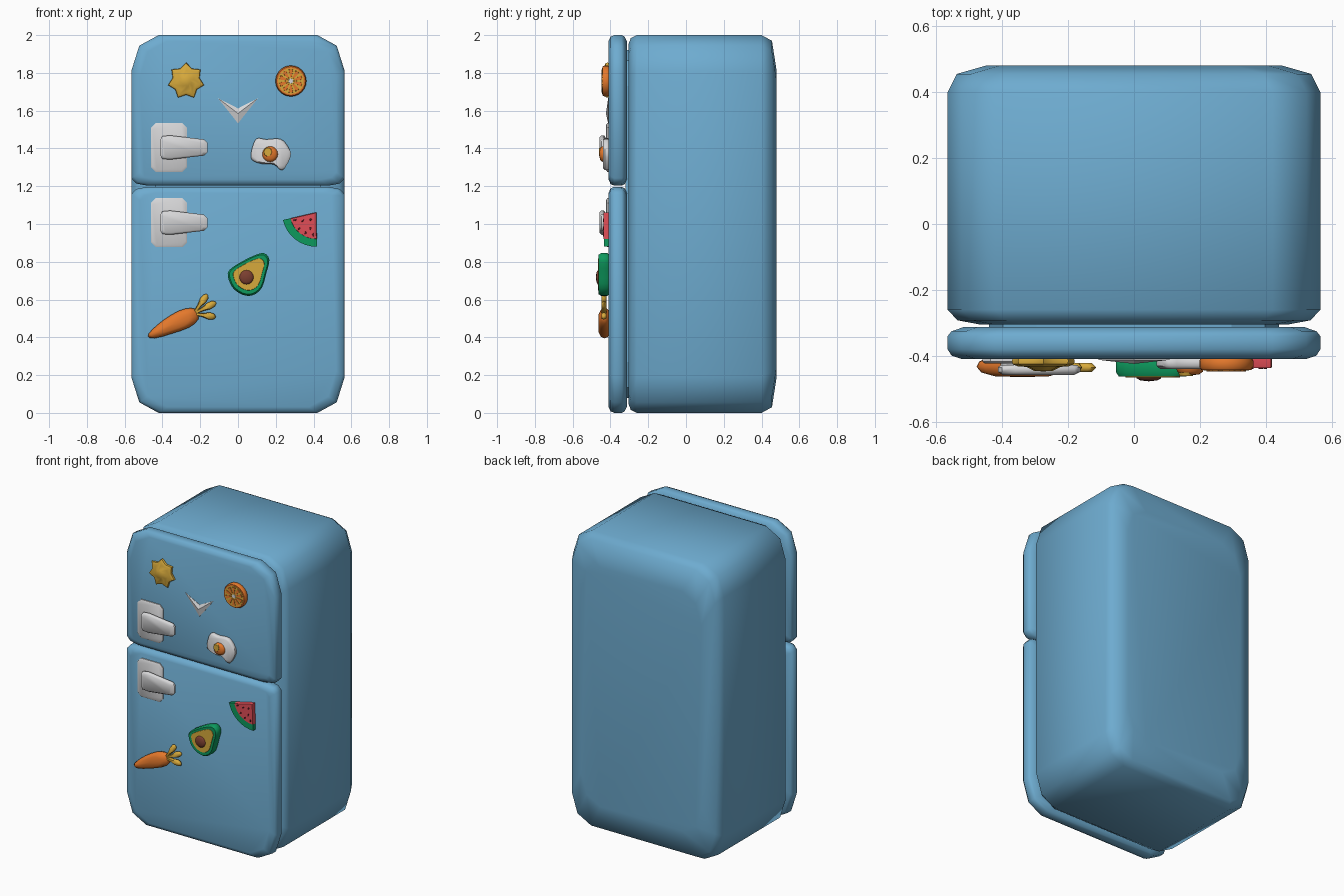
import bpy, bmesh, math
from math import sin, cos, pi, radians

if "Cube" in bpy.data.objects:
    bpy.data.objects.remove(bpy.data.objects["Cube"])


def material(name, r, g, b):
    m = bpy.data.materials.new(name)
    m.diffuse_color = (r, g, b, 1)
    m.use_nodes = True
    m.node_tree.nodes["Principled BSDF"].inputs["Base Color"].default_value = m.diffuse_color
    return m


BLUE = material("fridge_blue", 0.155, 0.41, 0.63)
WHITE = material("light_grey", 0.68, 0.68, 0.69)
GOLD = material("golden_yellow", 0.68, 0.40, 0.045)
ORANGE = material("orange", 0.78, 0.19, 0.025)
GREEN = material("green", 0.004, 0.32, 0.11)
RED = material("melon_red", 0.75, 0.075, 0.095)
BROWN = material("brown", 0.20, 0.05, 0.03)
DARK = material("seed_dark", 0.10, 0.01, 0.015)


def loft(name, loops, mat, angle=None):
    """Skin equal-length (x, y, z) loops and cap both ends; a one-point loop is an apex."""
    bm = bmesh.new()
    rings = [[bm.verts.new(p) for p in lp] for lp in loops]
    for a, b in zip(rings, rings[1:]):
        n = len(a)
        for i in range(n):
            j = (i + 1) % n
            if len(b) == 1:
                bm.faces.new((a[i], a[j], b[0]))
            else:
                bm.faces.new((a[i], a[j], b[j], b[i]))
    for r in (rings[0], rings[-1]):
        if len(r) > 2:
            bm.faces.new(r)
    bmesh.ops.recalc_face_normals(bm, faces=bm.faces)
    me = bpy.data.meshes.new(name)
    bm.to_mesh(me)
    bm.free()
    me.materials.append(mat)
    ob = bpy.data.objects.new(name, me)
    bpy.context.collection.objects.link(ob)
    if angle is not None:
        bpy.ops.object.select_all(action='DESELECT')
        ob.select_set(True)
        bpy.context.view_layer.objects.active = ob
        bpy.ops.object.shade_smooth_by_angle(angle=radians(angle))
    return ob


def pillow(name, outline, rings, mat, angle=50, centre=None):
    """Stack scaled copies of an (x, z) outline at (y, scale) steps; scale 0 is an apex."""
    cx, cz = centre or (sum(p[0] for p in outline) / len(outline),
                        sum(p[1] for p in outline) / len(outline))
    loops = []
    for y, s in rings:
        if s == 0:
            loops.append([(cx, y, cz)])
        else:
            loops.append([(cx + (x - cx) * s, y, cz + (z - cz) * s) for x, z in outline])
    return loft(name, loops, mat, angle)


def smooth_outline(pts, sub=4):
    """Closed Catmull-Rom curve through the points."""
    out, n = [], len(pts)
    for i in range(n):
        p = [pts[(i + k - 1) % n] for k in range(4)]
        for s in range(sub):
            t = s / sub
            out.append(tuple(0.5 * (2 * p[1][c] + (p[2][c] - p[0][c]) * t
                       + (2 * p[0][c] - 5 * p[1][c] + 4 * p[2][c] - p[3][c]) * t * t
                       + (3 * p[1][c] - p[0][c] - 3 * p[2][c] + p[3][c]) * t ** 3)
                       for c in (0, 1)))
    return out


def ellipse(cx, cz, a, b, rot=0, n=16):
    c, s = cos(radians(rot)), sin(radians(rot))
    return [(cx + a * cos(t) * c - b * sin(t) * s, cz + a * cos(t) * s + b * sin(t) * c)
            for t in (2 * pi * i / n for i in range(n))]


def sector(cx, cz, r0, r1, a0, a1, n=8):
    """Pie slice, or a band when r0 > 0."""
    arc = [radians(a0 + (a1 - a0) * i / n) for i in range(n + 1)]
    pts = [(cx + r1 * cos(t), cz + r1 * sin(t)) for t in arc]
    if r0 > 0:
        return pts + [(cx + r0 * cos(t), cz + r0 * sin(t)) for t in reversed(arc)]
    return pts + [(cx, cz)]


def rounded(y, hw, z0, z1, top, bottom):
    """Rounded rectangle facing y, with two-segment elliptical corners."""
    pts = []
    for sx, (rx, rz), zc, a0 in ((1, top, z1 - top[1], 0), (-1, top, z1 - top[1], 90),
                                 (-1, bottom, z0 + bottom[1], 180), (1, bottom, z0 + bottom[1], 270)):
        for k in range(3):
            t = radians(a0 + 45 * k)
            pts.append((sx * (hw - rx) + rx * cos(t), y, zc + rz * sin(t)))
    return pts


# Fridge shell and doors: (y, x inset, z inset) sections
BIG, SMALL = (0.145, 0.19), (0.085, 0.04)
shell = [(-0.305, 0.10, 0.05), (-0.292, 0.03, 0.015), (-0.26, 0, 0),
         (0.40, 0, 0), (0.455, 0.028, 0.03), (0.48, 0.115, 0.19)]
loft("cabinet", [rounded(y, 0.565 - i, k, 2 - k, BIG, BIG) for y, i, k in shell], BLUE, 70)

door = [(-0.312, 0.05), (-0.325, 0.012), (-0.34, 0), (-0.38, 0), (-0.399, 0.012), (-0.41, 0.045)]
for name, z0, z1, top, bot in (("freezer_door", 1.203, 2.0, BIG, SMALL),
                               ("main_door", 0.0, 1.197, SMALL, BIG)):
    loft(name, [rounded(y, 0.565 - i, z0 + i * 0.7, z1 - i * 0.7, top, bot) for y, i in door], BLUE, 70)
# Dark core behind the gap between shell and doors
loft("door_gasket", [rounded(y, 0.44, 0.08, 1.92, BIG, BIG) for y in (-0.32, -0.30)], BLUE)

# Handles: chamfered plate, mount and tapered lever
for name, z in (("freezer", 1.405), ("main", 1.007)):
    c = 0.025
    plate = [(-0.46, z - .13 + c), (-0.46 + c, z - .13), (-0.27 - c, z - .13), (-0.27, z - .13 + c),
             (-0.27, z + .13 - c), (-0.27 - c, z + .13), (-0.46 + c, z + .13), (-0.46, z + .13 - c)]
    pillow(name + "_handle_plate", plate, [(-0.40, 1), (-0.417, 1), (-0.423, 0.92)], WHITE, 30)
    lever = [(-0.413, z - .04), (-0.40, z - .06), (-0.36, z - .064), (-0.18, z - .043),
             (-0.162, z - .025), (-0.162, z + .025), (-0.18, z + .043),
             (-0.36, z + .064), (-0.40, z + .06), (-0.413, z + .04)]
    pillow(name + "_handle_lever", lever, [(-0.428, 0.92), (-0.435, 1), (-0.448, 1), (-0.458, 0.85)], WHITE)
    pillow(name + "_handle_mount", ellipse(-0.355, z, 0.05, 0.052, 0, 12), [(-0.41, 1), (-0.44, 1)], WHITE)

# Chevron trim with a raised centre
pillow("chevron_trim", [(-0.107, 1.667), (0, 1.612), (0.107, 1.667), (0, 1.533)],
       [(-0.405, 1), (-0.412, 1), (-0.424, 0)], WHITE, 10, (0, 1.585))

# Seven-pointed star magnet with a domed centre
star = []
for i in range(14):
    t, r = radians(90 + i * 180 / 7), 0.098 if i % 2 == 0 else 0.073
    star.append((-0.275 + r * cos(t), 1.757 + r * sin(t)))
pillow("star_magnet", star, [(-0.405, 0.95), (-0.415, 1), (-0.425, 0.97), (-0.432, 0.8),
                             (-0.433, 0.55), (-0.445, 0.3), (-0.447, 0)], GOLD, 40)

# Orange slice magnet
ox, oz = 0.28, 1.757
pillow("orange_rind", ellipse(ox, oz, 0.082, 0.082, 0, 24),
       [(-0.405, 0.94), (-0.415, 1), (-0.433, 1), (-0.442, 0.93)], ORANGE)
pillow("orange_pith", ellipse(ox, oz, 0.068, 0.068, 0, 24), [(-0.44, 1), (-0.444, 1)], GOLD)
for i in range(10):
    pillow("orange_segment", sector(ox, oz, 0.02, 0.061, i * 36 + 7, i * 36 + 29, 3),
           [(-0.443, 1), (-0.447, 0.95)], ORANGE)
pillow("orange_hub", ellipse(ox, oz, 0.014, 0.014, 0, 10), [(-0.443, 1), (-0.446, 0.9)], WHITE)

# Fried egg magnet
egg = smooth_outline([(0.068, 1.37), (0.095, 1.45), (0.15, 1.448), (0.225, 1.45), (0.268, 1.405),
                      (0.278, 1.355), (0.235, 1.285), (0.19, 1.315), (0.13, 1.318), (0.08, 1.335)], 3)
pillow("egg_white", egg, [(-0.405, 0.94), (-0.415, 1), (-0.43, 1), (-0.44, 0.88)], WHITE)
pillow("egg_yolk", ellipse(0.17, 1.37, 0.042, 0.042),
       [(-0.438, 1), (-0.448, 0.92), (-0.456, 0.65), (-0.459, 0)], ORANGE)
pillow("yolk_highlight", ellipse(0.158, 1.381, 0.024, 0.026, 0, 10), [(-0.45, 1), (-0.4605, 0.85)], GOLD)

# Watermelon slice magnet
wx, wz = 0.415, 1.062
pillow("melon_flesh", sector(wx, wz, 0, 0.142, 193, 271), [(-0.405, 1), (-0.432, 1), (-0.437, 0.96)], RED, 40)
pillow("melon_rind", sector(wx, wz, 0.139, 0.182, 193, 271), [(-0.405, 1), (-0.435, 1)], GREEN, 40)
for r, a in ((0.05, 232), (0.085, 212), (0.09, 250), (0.12, 200), (0.125, 224), (0.125, 242), (0.12, 262)):
    t = radians(a)
    pillow("melon_seed", ellipse(wx + r * cos(t), wz + r * sin(t), 0.010, 0.006, a, 8),
           [(-0.434, 1), (-0.44, 0.8)], DARK)

# Avocado half magnet
avo = smooth_outline([(-0.054, 0.725), (-0.03, 0.665), (0.02, 0.627), (0.075, 0.622), (0.125, 0.66),
                      (0.15, 0.74), (0.166, 0.81), (0.14, 0.845), (0.09, 0.835), (0.015, 0.798),
                      (-0.042, 0.76)], 3)
pillow("avocado_skin", avo, [(-0.405, 0.92), (-0.418, 1), (-0.45, 1), (-0.463, 0.92)], GREEN)
pillow("avocado_flesh", avo, [(-0.46, 0.76), (-0.466, 0.74)], GOLD)
pillow("avocado_pit", ellipse(0.045, 0.718, 0.04, 0.04),
       [(-0.46, 1), (-0.468, 0.92), (-0.474, 0.65), (-0.477, 0)], BROWN)

# Carrot magnet with three leaves
carrot = smooth_outline([(-0.477, 0.405), (-0.44, 0.395), (-0.35, 0.42), (-0.26, 0.452), (-0.21, 0.495),
                         (-0.215, 0.54), (-0.25, 0.555), (-0.31, 0.542), (-0.39, 0.495), (-0.455, 0.44)], 2)
pillow("carrot_root", carrot, [(-0.407, 0.8), (-0.418, 0.95), (-0.433, 1), (-0.45, 0.9), (-0.462, 0.6),
                               (-0.464, 0)], ORANGE, 70)
for ex, ez in ((-0.163, 0.627), (-0.117, 0.585), (-0.118, 0.508)):
    bx, bz = -0.235, 0.525
    a, length = math.atan2(ez - bz, ex - bx), math.hypot(ex - bx, ez - bz)
    leaf = []
    for u, w in ((0, .007), (.4, .010), (.7, .019), (.9, .016), (1, .005)):
        leaf.append((u, w))
    leaf = leaf + [(u, -w) for u, w in reversed(leaf)]
    outline = [(bx + u * length * cos(a) - w * sin(a), bz + u * length * sin(a) + w * cos(a)) for u, w in leaf]
    pillow("carrot_leaf", outline, [(-0.422, 0.75), (-0.435, 1), (-0.448, 0.75)], GOLD, 70)
